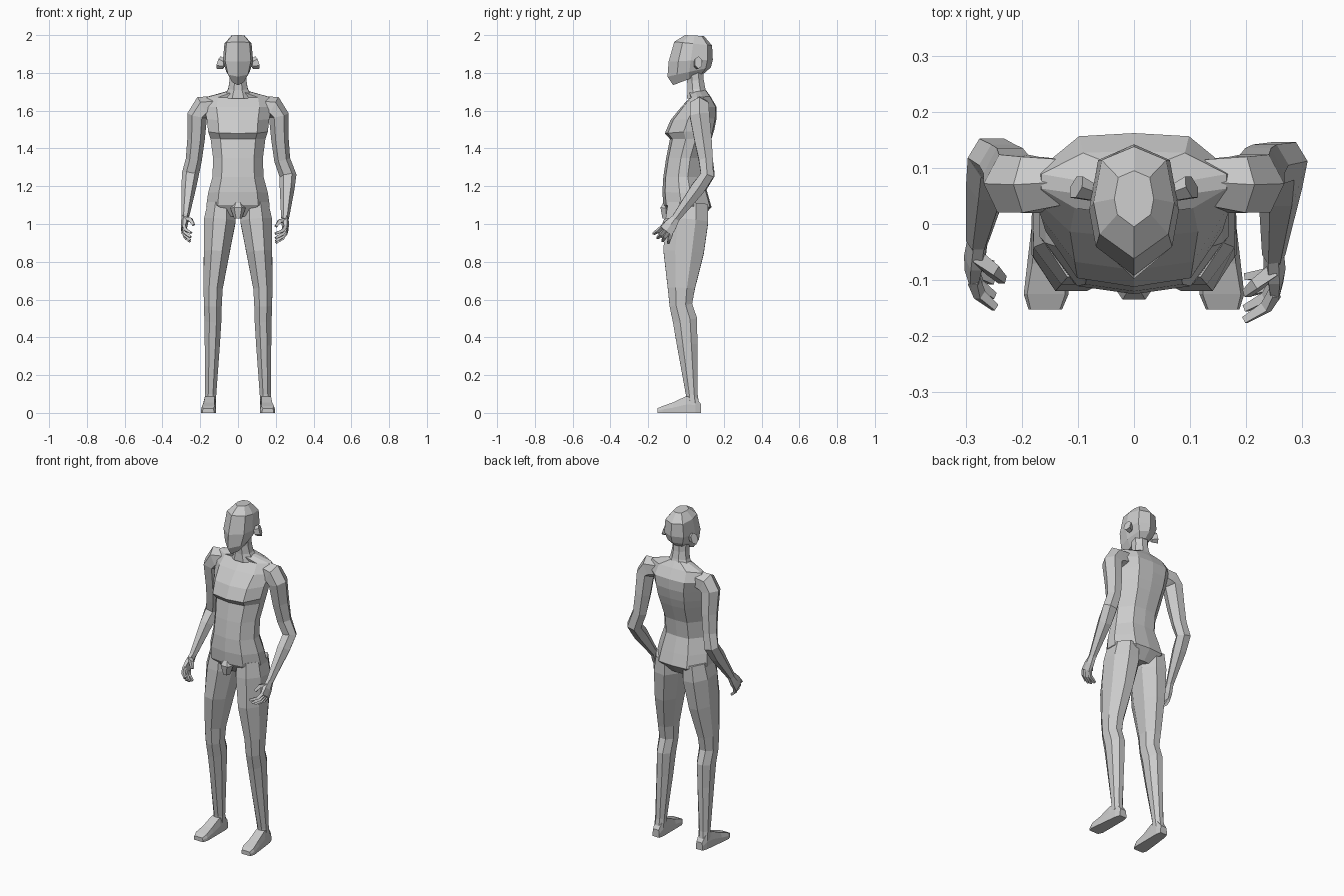
import bpy, bmesh, math
from mathutils import Vector


def skin(name, rings):
    """Bridge equal-sized point rings into a capped, flat-shaded solid."""
    bm = bmesh.new()
    loops = [[bm.verts.new(p) for p in r] for r in rings]
    n = len(loops[0])
    for a, b in zip(loops, loops[1:]):
        for i in range(n):
            j = (i + 1) % n
            bm.faces.new((a[i], a[j], b[j], b[i]))
    bm.faces.new(loops[0][::-1])
    bm.faces.new(loops[-1])
    bmesh.ops.recalc_face_normals(bm, faces=bm.faces)
    me = bpy.data.meshes.new(name)
    bm.to_mesh(me)
    bm.free()
    ob = bpy.data.objects.new(name, me)
    bpy.context.collection.objects.link(ob)
    return ob


def body_loft(name, half, sections):
    """half: (x, y) fractions front to back; section: z front, z back, half width, y front, y back."""
    outline = half + [(-x, y) for x, y in half[-2:0:-1]]
    skin(name, [[(fx * w, yf + fy * (yb - yf), zf + fy * (zb - zf)) for fx, fy in outline]
                for zf, zb, w, yf, yb in sections])


def tube(name, path, sides=6):
    """path: x, y, z, radius along y, radius across."""
    pts = [Vector(p[:3]) for p in path]
    rings = []
    for i, (c, p) in enumerate(zip(pts, path)):
        d = (pts[min(i + 1, len(pts) - 1)] - pts[max(i - 1, 0)]).normalized()
        u = Vector((0, 1, 0))
        u = (u - d * u.dot(d)).normalized()
        v = d.cross(u)
        k = 1 / math.cos(math.pi / sides)
        angles = [(j + 0.5) * math.tau / sides for j in range(sides)]
        rings.append([c + u * p[3] * k * math.cos(a) + v * p[4] * k * math.sin(a) for a in angles])
    return skin(name, rings)


# Torso and pelvis
body_loft("torso", [(0, 0), (.64, .06), (1, .38), (1, .62), (.55, .97), (0, 1)], [
    (1.04, 1.03, .09, -.08, .085),
    (1.10, 1.09, .168, -.12, .135),
    (1.17, 1.16, .158, -.125, .115),
    (1.25, 1.25, .135, -.12, .088),
    (1.35, 1.35, .132, -.105, .10),
    (1.45, 1.45, .145, -.085, .135),
    (1.48, 1.50, .158, -.112, .15),
    (1.55, 1.56, .165, -.082, .162),
    (1.62, 1.62, .178, -.025, .162),
    (1.67, 1.675, .165, .022, .13),
    (1.695, 1.71, .055, .012, .105)])
tube("groin", [(0, -.10, 1.12, .015, .015), (0, -.105, 1.085, .03, .035), (0, -.105, 1.03, .02, .018)])

# Head and neck
body_loft("head", [(0, 0), (.85, .22), (1, .5), (.8, .88), (0, 1)], [
    (1.735, 1.80, .035, -.068, .10),
    (1.78, 1.83, .062, -.098, .132),
    (1.86, 1.87, .08, -.092, .142),
    (1.965, 1.945, .072, -.062, .138),
    (2.0, 1.995, .035, -.005, .095)])
tube("neck", [(0, .06, 1.67, .055, .075), (0, .055, 1.715, .047, .052),
              (0, .05, 1.76, .044, .044), (0, .045, 1.83, .044, .045)], 8)

for s, side in ((-1, "right"), (1, "left")):
    # Ears
    tube(side + "_ear", [(s * .072, .055, 1.845, .014, .022), (s * .103, .066, 1.855, .02, .03)])

    # Legs, from hip to ankle
    tube(side + "_leg", [(s * x, y, z, ry, rx) for x, y, z, ry, rx in [
        (.09, .01, 1.11, .105, .07),
        (.096, .005, 1.02, .113, .084),
        (.113, -.013, .85, .107, .068),
        (.132, -.025, .66, .072, .051),
        (.133, -.027, .57, .06, .047),
        (.133, -.005, .49, .065, .045),
        (.136, .006, .36, .054, .04),
        (.145, .03, .10, .031, .03),
        (.147, .035, .05, .033, .03)]], 8)

    # Feet, from heel to toe
    foot = []
    for y, w, wt, z in [(.08, .022, .018, .045), (.05, .03, .024, .085), (.0, .033, .026, .088),
                        (-.07, .037, .028, .055), (-.125, .04, .034, .036), (-.152, .03, .026, .024)]:
        x = s * (.149 - .06 * y)
        foot.append([(x - w, y, 0), (x + w, y, 0), (x + w, y, z * .5), (x + wt, y, z),
                     (x - wt, y, z), (x - w, y, z * .5)])
    skin(side + "_foot", foot)

    # Arms, each posed a little differently
    if s < 0:
        elbow, wrist, knuckle, curl = (-.252, .118, 1.265), (-.279, -.03, 1.04), (-.288, -.083, .967), .042
    else:
        elbow, wrist, knuckle, curl = (.265, .112, 1.255), (.249, -.055, 1.03), (.252, -.105, .962), .055
    E, W, K = Vector(elbow), Vector(wrist), Vector(knuckle)
    M = E.lerp(W, .3)
    tube(side + "_arm", [
        (s * .12, .075, 1.625, .04, .045),
        (s * .185, .07, 1.615, .05, .056),
        (s * .216, .072, 1.575, .052, .046),
        (s * .222, .09, 1.45, .046, .04),
        (s * .234, .105, 1.34, .037, .037),
        (*E, .035, .039),
        (*M, .037, .034),
        (*W, .021, .018)])

    # Hands
    d = (K - W).normalized()
    u = (Vector((0, 1, 0)) - d * d.y).normalized()
    inward = Vector((-s, 0, 0))
    tube(side + "_palm", [(*W.lerp(K, -.1), .02, .016), (*W.lerp(K, .5), .033, .017), (*K, .037, .012)])
    for i in range(4):
        k = (i - 1.5) * .019
        size = (.9, 1, .97, .8)[i]
        a = K + u * k - d * .008
        b = a + u * k * .25 + d * .036 * size + inward * curl * .3
        c = b + u * k * .35 + d * .028 * size + inward * curl * .7
        tube(f"{side}_finger_{i + 1}", [(*a, .009, .009), (*b, .009, .008), (*c, .006, .006)], 4)
    t = W.lerp(K, .3) - u * .015
    tube(side + "_thumb", [(*t, .012, .012), (*(t - u * .018 + d * .018 + inward * .03), .01, .01),
                           (*(t - u * .015 + d * .05 + inward * .05), .007, .007)], 4)
